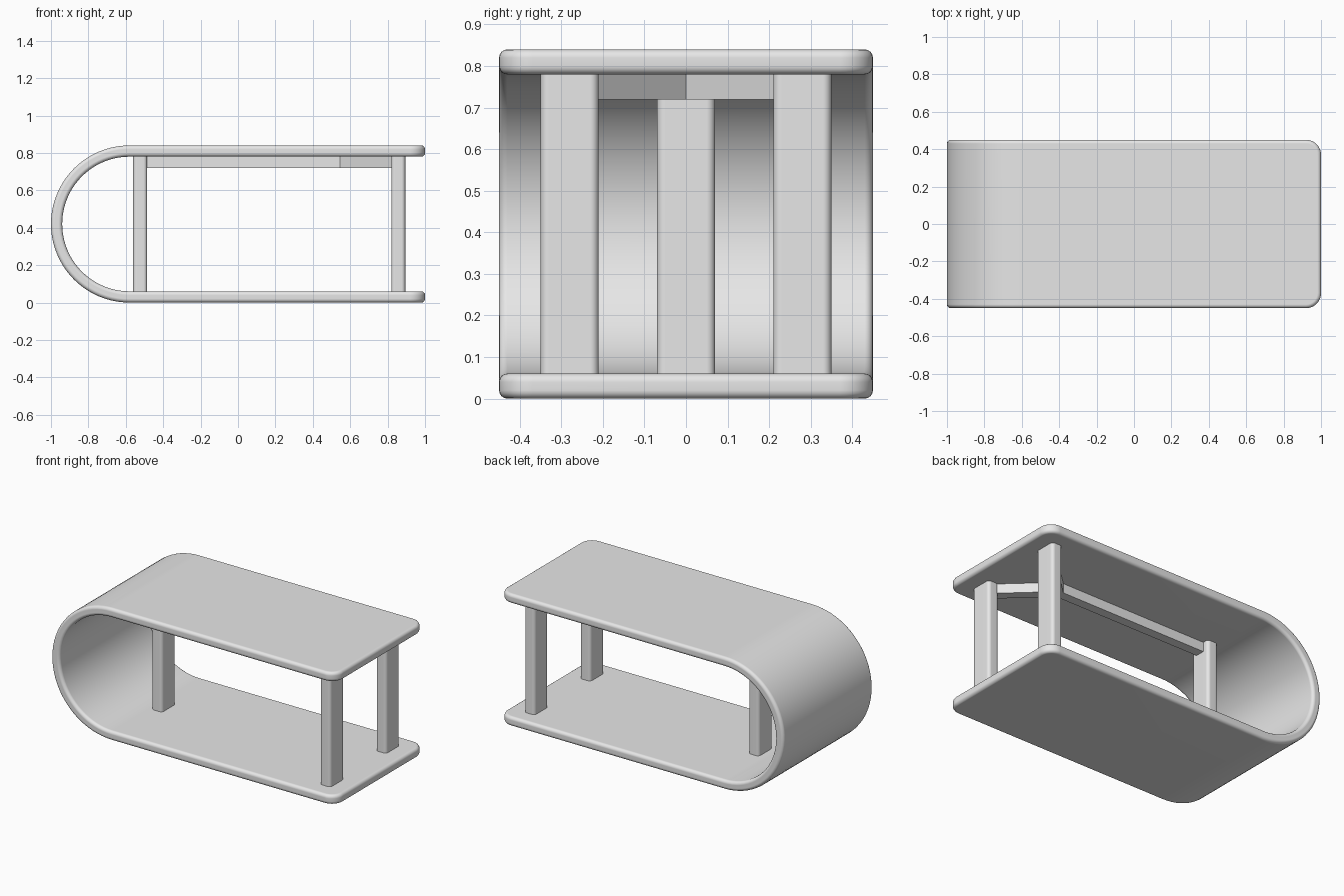
import bpy, bmesh, math
from math import cos, sin, pi

if "Cube" in bpy.data.objects:
    bpy.data.objects.remove(bpy.data.objects["Cube"], do_unlink=True)

GREY = (0.8, 0.8, 0.8, 1.0)
mat = bpy.data.materials.new("light grey")
mat.use_nodes = True
mat.diffuse_color = GREY
mat.node_tree.nodes["Principled BSDF"].inputs["Base Color"].default_value = GREY

HEIGHT, THICK, HALF_DEPTH = 0.84, 0.06, 0.45
R = HEIGHT / 2
BEND_X = R - 1.0          # centre of the rounded end
LEG_X, LEG_Y, REAR_X = 0.857, 0.28, -0.523


def extruded(points, offset):
    """Closed prism from a flat outline."""
    bm = bmesh.new()
    face = bm.faces.new([bm.verts.new(p) for p in points])
    new = bmesh.ops.extrude_face_region(bm, geom=[face])["geom"]
    bmesh.ops.translate(bm, vec=offset, verts=[v for v in new if isinstance(v, bmesh.types.BMVert)])
    bmesh.ops.recalc_face_normals(bm, faces=bm.faces[:])
    return bm


def round_edges(bm, edges, radius, segments):
    bmesh.ops.bevel(bm, geom=edges, offset=radius, offset_type='OFFSET',
                    segments=segments, profile=0.5, affect='EDGES', clamp_overlap=True)


def finish(name, bm, smooth=True):
    mesh = bpy.data.meshes.new(name)
    bm.to_mesh(mesh)
    bm.free()
    mesh.materials.append(mat)
    ob = bpy.data.objects.new(name, mesh)
    bpy.context.collection.objects.link(ob)
    if smooth:
        bpy.ops.object.select_all(action='DESELECT')
        ob.select_set(True)
        bpy.context.view_layer.objects.active = ob
        bpy.ops.object.shade_smooth_by_angle(angle=math.radians(40))
        ob.modifiers.new("even shading", 'WEIGHTED_NORMAL').keep_sharp = True
    return ob


# Bent shell: top, rounded end and base in one strip
def strip_side(radius):
    arc = [pi / 2 + pi * i / 40 for i in range(41)]
    pts = [(BEND_X + radius * cos(a), R + radius * sin(a)) for a in arc]
    return [(1.0, R + radius)] + pts + [(1.0, R - radius)]


outline = strip_side(R) + strip_side(R - THICK)[::-1]
shell = extruded([(x, -HALF_DEPTH, z) for x, z in outline], (0, 2 * HALF_DEPTH, 0))
corners = [e for e in shell.edges
           if all(v.co.x > 0.99 for v in e.verts)
           and abs(e.verts[0].co.z - e.verts[1].co.z) > 0.01]
round_edges(shell, corners, 0.08, 8)
rims = [e for e in shell.edges if e.calc_face_angle(0) > 1.0]
round_edges(shell, rims, 0.02, 4)
finish("bent_shell", shell)


# Upright legs with rounded corners
def leg(name, x, y):
    a, b = 0.0375, 0.07
    plan = [(x - a, y - b), (x + a, y - b), (x + a, y + b), (x - a, y + b)]
    bm = extruded([(px, py, 0.05) for px, py in plan], (0, 0, HEIGHT - 0.1))
    uprights = [e for e in bm.edges if abs(e.verts[0].co.z - e.verts[1].co.z) > 0.1]
    round_edges(bm, uprights, 0.02, 5)
    finish(name, bm)


leg("end_leg_left_side", REAR_X, 0)
for side, label in ((-1, "front"), (1, "back")):
    leg(label + "_leg", LEG_X, side * LEG_Y)

# Forked brace under the top, joining the three legs
h, fork_x = 0.03, 0.557
t = math.atan2(LEG_Y, LEG_X - fork_x)
half = [(REAR_X, h), (fork_x - h * math.tan(t / 2), h),
        (LEG_X - h * sin(t), LEG_Y + h * cos(t)),
        (LEG_X + h * sin(t), LEG_Y - h * cos(t))]
plan = half + [(fork_x + h / sin(t), 0)] + [(x, -y) for x, y in reversed(half)]
finish("forked_brace", extruded([(x, y, 0.72) for x, y in plan], (0, 0, 0.061)), smooth=False)
